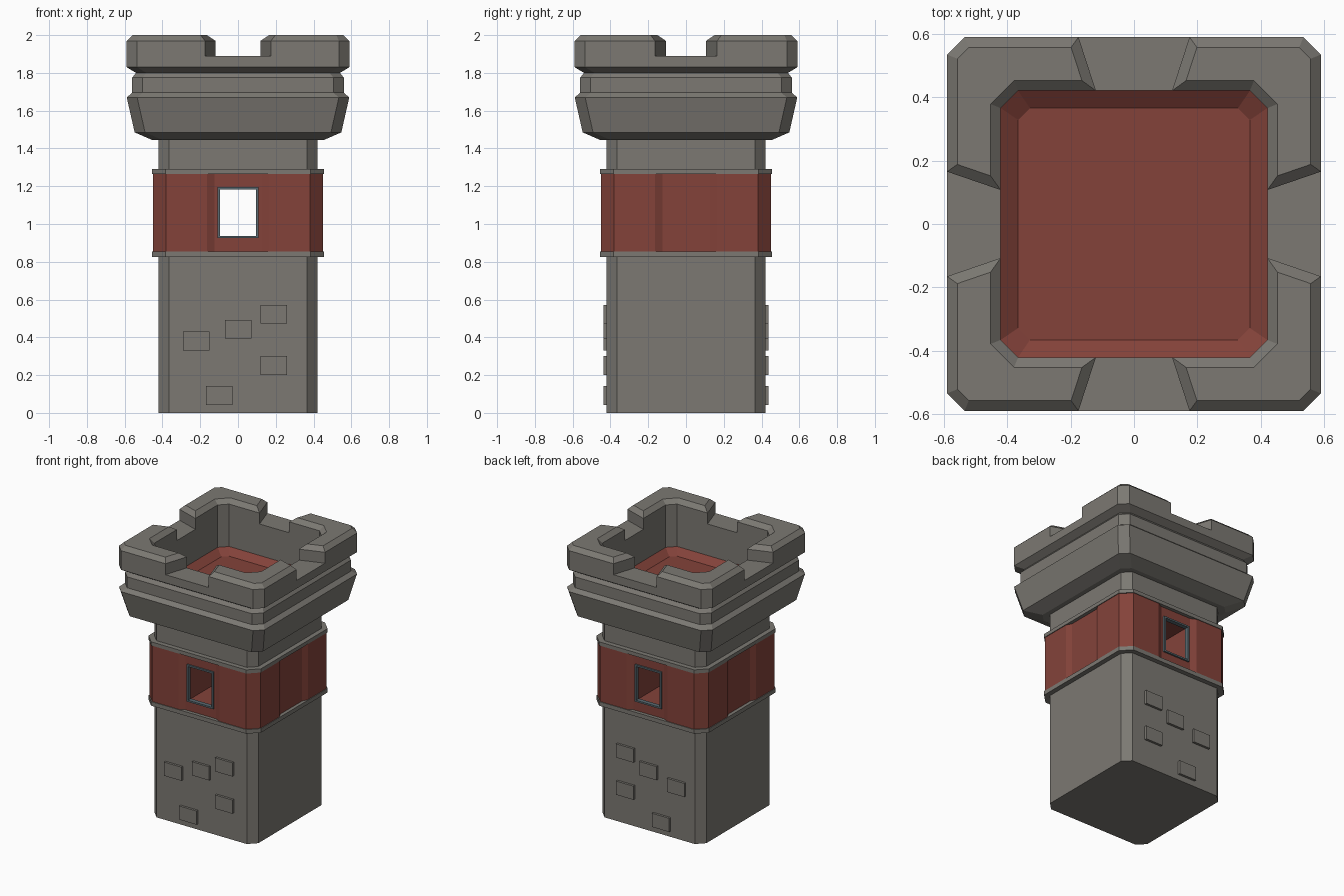
import bpy, bmesh

if "Cube" in bpy.data.objects:
    bpy.data.objects.remove(bpy.data.objects["Cube"])

def material(name, rgb):
    m = bpy.data.materials.new(name)
    m.diffuse_color = (*rgb, 1)
    m.use_nodes = True
    m.node_tree.nodes["Principled BSDF"].inputs["Base Color"].default_value = m.diffuse_color
    return m

GREY = material("stone", (0.20, 0.19, 0.17))
RED = material("red_paint", (0.23, 0.055, 0.042))
BLUE = material("window_trim", (0.10, 0.14, 0.16))

def finish(bm, name, mat):
    bmesh.ops.recalc_face_normals(bm, faces=bm.faces[:])
    me = bpy.data.meshes.new(name)
    bm.to_mesh(me)
    bm.free()
    me.materials.append(mat)
    ob = bpy.data.objects.new(name, me)
    bpy.context.collection.objects.link(ob)
    return ob

def octagon(h, c=0.055):
    """Square of half width h with corners cut by c."""
    k = h - c
    return [(k, -h), (h, -k), (h, k), (k, h), (-k, h), (-h, k), (-h, -k), (-k, -h)]

def loft(name, rings, mat, bottom=True, top=True):
    """Skin a stack of (plan, z) rings."""
    bm = bmesh.new()
    vs = [[bm.verts.new((x, y, z)) for x, y in plan] for plan, z in rings]
    for a, b in zip(vs, vs[1:]):
        n = len(a)
        for i in range(n):
            j = (i + 1) % n
            bm.faces.new((a[i], a[j], b[j], b[i]))
    if bottom:
        bm.faces.new(vs[0][::-1])
    if top:
        bm.faces.new(vs[-1])
    return finish(bm, name, mat)

def box(bm, x0, x1, y0, y1, z0, z1):
    r = bmesh.ops.create_cube(bm, size=1)
    for v in r["verts"]:
        v.co = (x1 if v.co.x > 0 else x0, y1 if v.co.y > 0 else y0, z1 if v.co.z > 0 else z0)

# Shaft below and above the red band
loft("lower_shaft", [(octagon(.42), 0), (octagon(.42), .84)], GREY)
loft("upper_shaft", [(octagon(.42), 1.28), (octagon(.42), 1.445)], GREY)

# Red band with a shallow recessed panel on every side
H, K, D = .45, .38, .43
side = [(-K, -H), (-.165, -H), (-.125, -D), (.125, -D), (.165, -H), (K, -H)]
plan = []
for _ in range(4):
    plan += side
    side = [(-y, x) for x, y in side]
band = loft("red_band", [(plan, .84), (plan, 1.28)], RED)

# Window tunnel cut from front to back
WX, Z0, Z1 = .108, .925, 1.195
bm = bmesh.new()
box(bm, -WX, WX, -1, 1, Z0, Z1)
cutter = finish(bm, "window_cutter", RED)
cutter.hide_render = True
mod = band.modifiers.new("window", 'BOOLEAN')
mod.operation, mod.solver, mod.object = 'DIFFERENCE', 'EXACT', cutter
bpy.context.view_layer.objects.active = band
bpy.ops.object.modifier_apply(modifier=mod.name)
bpy.data.objects.remove(cutter)

# Thin frames at both window openings
T = .012
for name, s in (("front_window_frame", -1), ("back_window_frame", 1)):
    y0, y1 = sorted((s * .41, s * .442))
    bm = bmesh.new()
    box(bm, -WX, WX, y0, y1, Z0, Z0 + T)
    box(bm, -WX, WX, y0, y1, Z1 - T, Z1)
    box(bm, -WX, -WX + T, y0, y1, Z0 + T, Z1 - T)
    box(bm, WX - T, WX, y0, y1, Z0 + T, Z1 - T)
    finish(bm, name, BLUE)

# Stone trims at the edges of the band
for name, z0, z1 in (("lower_trim", .825, .855), ("upper_trim", 1.265, 1.292)):
    loft(name, [(octagon(.455, .07), z0), (octagon(.455, .07), z1)], GREY)

# Flared battlement: outer moulding, rim and inner wall
profile = [(.42, 1.445), (.455, 1.445), (.547, 1.485), (.589, 1.67), (.56, 1.695), (.56, 1.775),
           (.54, 1.80), (.589, 1.83), (.589, 1.89), (.42, 1.89), (.42, 1.66)]
loft("battlement", [(octagon(h), z) for h, z in profile], GREY, False, False)

# Sunken red roof floor
loft("roof_floor", [(octagon(.42), 1.66), (octagon(.365, .037), 1.62)], RED, False, True)

# Four bevelled corner merlons with flared gaps between them
corner = [(.12, .42), (.365, .42), (.42, .365), (.42, .107), (.589, .165),
          (.589, .534), (.534, .589), (.175, .589)]
for name, sx, sy in (("front_left", -1, -1), ("front_right", 1, -1),
                     ("back_left", -1, 1), ("back_right", 1, 1)):
    bm = bmesh.new()
    low = [bm.verts.new((sx * x, sy * y, 1.89)) for x, y in corner]
    high = [bm.verts.new((sx * x, sy * y, 1.97)) for x, y in corner]
    for i in range(8):
        j = (i + 1) % 8
        bm.faces.new((low[i], low[j], high[j], high[i]))
    top = bm.faces.new(high)
    bmesh.ops.recalc_face_normals(bm, faces=bm.faces[:])
    bmesh.ops.inset_region(bm, faces=[top], thickness=.032, use_even_offset=True)
    for v in top.verts:
        v.co.z = 2.0
    finish(bm, name + "_merlon", GREY)

# Raised stones on the front and back of the shaft
for name, s in (("front_stones", -1), ("back_stones", 1)):
    bm = bmesh.new()
    y0, y1 = sorted((s * .40, s * .437))
    for x, z in ((-.222, .38), (.002, .443), (.19, .522), (.19, .25), (-.1, .092)):
        box(bm, x - .07, x + .07, y0, y1, z - .05, z + .05)
    finish(bm, name, GREY)
